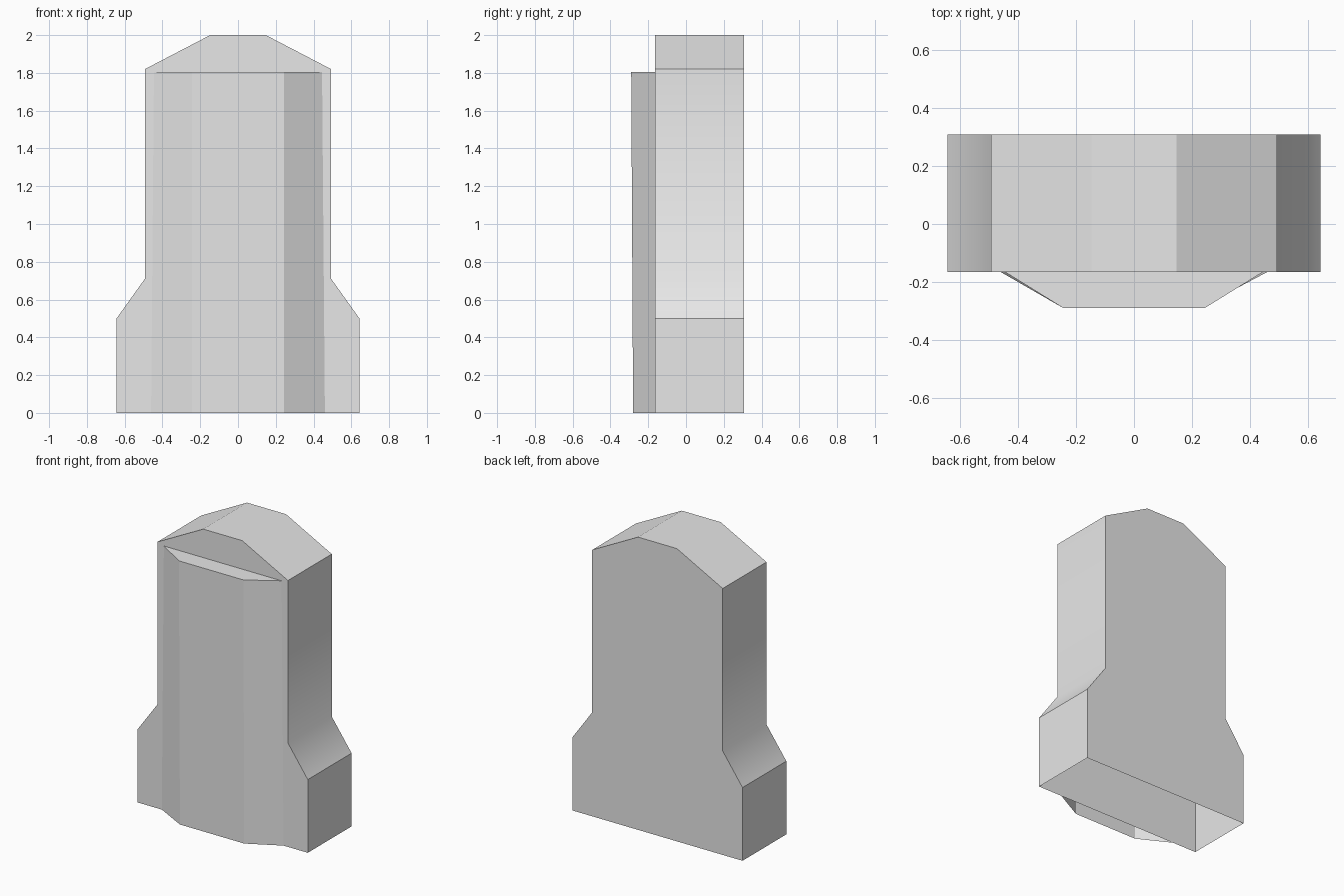
import bpy
import bmesh

cube = bpy.data.objects.get("Cube")
if cube:
    bpy.data.objects.remove(cube, do_unlink=True)

# Single plain grey
grey = bpy.data.materials.new("light_grey")
grey.use_nodes = True
colour = (0.8, 0.8, 0.8, 1.0)
grey.diffuse_color = colour
grey.node_tree.nodes["Principled BSDF"].inputs["Base Color"].default_value = colour


def shell(name, start, end, closed, caps, skip=(), smooth=()):
    """Skin between two matching outlines; caps picks which ends are filled."""
    bm = bmesh.new()
    a = [bm.verts.new(p) for p in start]
    b = [bm.verts.new(p) for p in end]
    n = len(a)
    for i in range(n if closed else n - 1):
        if i in skip:
            continue
        j = (i + 1) % n
        face = bm.faces.new((a[i], a[j], b[j], b[i]))
        face.smooth = i in smooth
    if "start" in caps:
        bm.faces.new(a[::-1])
    if "end" in caps:
        bm.faces.new(b)
    # Only creases between two smooth faces stay soft
    for e in bm.edges:
        e.smooth = len(e.link_faces) == 2 and all(f.smooth for f in e.link_faces)
    mesh = bpy.data.meshes.new(name)
    bm.to_mesh(mesh)
    bm.free()
    mesh.materials.append(grey)
    obj = bpy.data.objects.new(name, mesh)
    bpy.context.collection.objects.link(obj)
    return obj


# Main body: stepped outline run front to back, open underneath
half = [(0.643, 0), (0.643, 0.5), (0.493, 0.71), (0.493, 1.82), (0.147, 2)]
outline = half + [(-x, z) for x, z in reversed(half)]
front_y, back_y = -0.165, 0.308
shell("body",
      [(x, back_y, z) for x, z in outline],
      [(x, front_y, z) for x, z in outline],
      True, ("start", "end"), skip=(len(outline) - 1,),
      smooth=(1, 2, 6, 7))

# Front panel: three-sided bulge, slightly tapered, closed on top only
def panel_ring(edge, y, z):
    return [(-edge, front_y, z), (-0.243, y, z), (0.243, y, z), (edge, front_y, z)]


shell("front_panel", panel_ring(0.46, -0.28, 0), panel_ring(0.445, -0.29, 1.805),
      False, ("end",))
